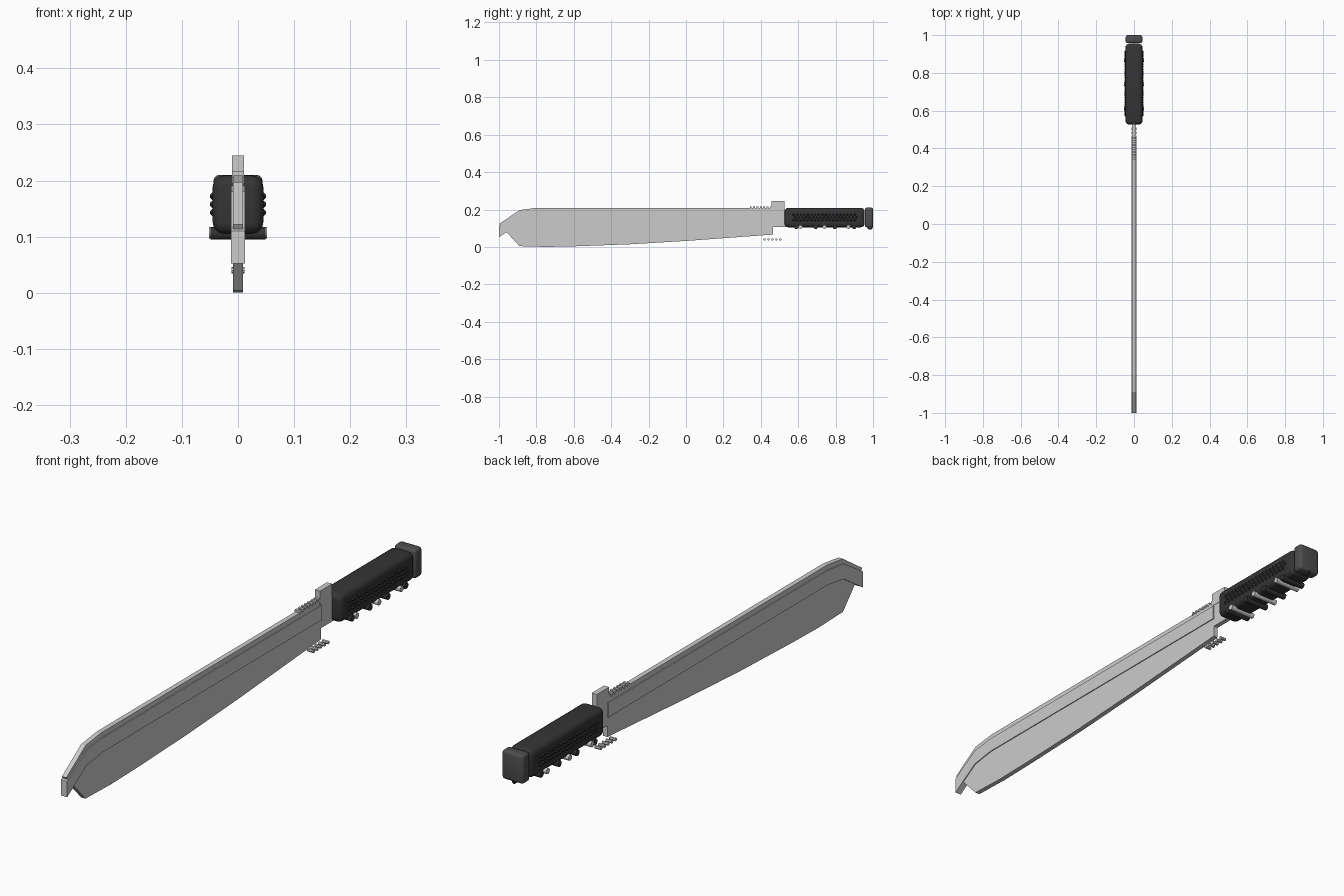
import bpy, bmesh, math
from mathutils import Matrix

if "Cube" in bpy.data.objects:
    bpy.data.objects.remove(bpy.data.objects["Cube"])


def mat(name, v):
    m = bpy.data.materials.new(name)
    m.diffuse_color = (v, v, v * 1.04, 1)
    m.use_nodes = True
    m.node_tree.nodes["Principled BSDF"].inputs["Base Color"].default_value = m.diffuse_color
    return m


DARK = mat("dark_rubber", 0.035)
POMMEL = mat("pommel_grey", 0.075)


def finish(name, bm, m=None, smooth=False):
    bmesh.ops.recalc_face_normals(bm, faces=bm.faces)
    me = bpy.data.meshes.new(name)
    bm.to_mesh(me)
    bm.free()
    ob = bpy.data.objects.new(name, me)
    bpy.context.collection.objects.link(ob)
    if m:
        me.materials.append(m)
    if smooth:
        bpy.ops.object.select_all(action='DESELECT')
        ob.select_set(True)
        bpy.context.view_layer.objects.active = ob
        bpy.ops.object.shade_smooth_by_angle(angle=math.radians(35))
    return ob


def slab(name, pts, half):
    """Side profile of (y, z) points extruded across x."""
    bm = bmesh.new()
    f = bm.faces.new([bm.verts.new((-half, y, z)) for y, z in pts])
    r = bmesh.ops.extrude_face_region(bm, geom=[f])
    for v in r["geom"]:
        if isinstance(v, bmesh.types.BMVert):
            v.co.x = half
    return finish(name, bm)


def add_box(bm, x, y, z):
    """Box from three (low, high) ranges."""
    c = [(a + b) / 2 for a, b in (x, y, z)]
    s = [b - a for a, b in (x, y, z)]
    bmesh.ops.create_cube(bm, size=1, matrix=Matrix.Translation(c) @ Matrix.Diagonal((*s, 1)))


def add_bar(bm, y, z, r, half, seg=12):
    """Cylinder lying along x."""
    bmesh.ops.create_cone(bm, cap_ends=True, segments=seg, radius1=r, radius2=r, depth=2 * half,
                          matrix=Matrix.Translation((0, y, z)) @ Matrix.Rotation(math.pi / 2, 4, 'Y'))


def rounded(name, x, y, z, r, seg, m):
    bm = bmesh.new()
    add_box(bm, x, y, z)
    bmesh.ops.bevel(bm, geom=bm.edges[:], offset=r, segments=seg, profile=0.5, affect='EDGES')
    return finish(name, bm, m, True)


# Blade: thin cutting part, thicker body band, spine strip
slab("blade_edge", [(-0.96, 0.079), (-0.89, 0.004), (-0.75, 0), (-0.6, 0.003), (-0.3, 0.014),
                    (0, 0.032), (0.465, 0.066), (0.465, 0.142), (-0.8, 0.142), (-0.89, 0.13)], 0.009)
slab("blade_body", [(-1, 0.052), (-0.89, 0.124), (-0.8, 0.138), (0.465, 0.138),
                    (0.465, 0.191), (-0.8, 0.191), (-0.89, 0.18), (-1, 0.11)], 0.0125)
slab("blade_spine", [(-1, 0.122), (-0.99, 0.108), (-0.885, 0.178), (-0.8, 0.188), (0.465, 0.188),
                     (0.465, 0.209), (-0.8, 0.209), (-0.89, 0.197)], 0.009)

# Guard block and tang
bm = bmesh.new()
add_box(bm, (-0.0105, 0.0105), (0.457, 0.527), (0.195, 0.245))
add_box(bm, (-0.009, 0.009), (0.457, 0.56), (0.107, 0.2))
finish("guard", bm)

# Thumb notches on the spine and small teeth below the blade heel
bm = bmesh.new()
for i in range(7):
    y = 0.346 + i * 0.018
    add_box(bm, (-0.0105, 0.0105), (y - 0.005, y + 0.005), (0.205, 0.217))
finish("thumb_ridges", bm)
bm = bmesh.new()
for i in range(5):
    add_bar(bm, 0.42 + i * 0.021, 0.04, 0.006, 0.012, 8)
finish("heel_teeth", bm)

# Handle and pommel
rounded("handle", (-0.045, 0.045), (0.527, 0.955), (0.105, 0.209), 0.02, 4, DARK)
rounded("pommel", (-0.044, 0.044), (0.957, 1.0), (0.104, 0.21), 0.011, 3, POMMEL)

# Grip texture: staggered diamond studs on both sides
bm = bmesh.new()
for side in (-1, 1):
    for row in range(3):
        for i in range(18):
            y = 0.575 + i * 0.0193 + (row % 2) * 0.0095
            bmesh.ops.create_cone(
                bm, cap_ends=True, segments=4, radius1=0.0085, radius2=0.003, depth=0.006,
                matrix=Matrix.Translation((side * 0.0465, y, 0.143 + row * 0.0145))
                @ Matrix.Rotation(side * math.pi / 2, 4, 'Y'))
finish("grip_studs", bm, DARK)

# Finger ridges under the handle
bm = bmesh.new()
for i in range(4):
    add_bar(bm, 0.59 + i * 0.103, 0.106, 0.0115, 0.049)
finish("finger_ridges", bm, DARK, True)

# Rivets
bm = bmesh.new()
for y in (0.612, 0.74, 0.868):
    add_bar(bm, y, 0.107, 0.0105, 0.052, 16)
finish("rivets", bm, None, True)

# Lanyard ring below the pommel
bpy.ops.mesh.primitive_torus_add(location=(0, 0.984, 0.107), rotation=(0, math.pi / 2, 0),
                                 major_radius=0.0105, minor_radius=0.0045,
                                 major_segments=20, minor_segments=8)
ring = bpy.context.object
ring.name = "lanyard_ring"
ring.data.materials.append(DARK)
bpy.ops.object.shade_smooth_by_angle(angle=math.radians(35))
